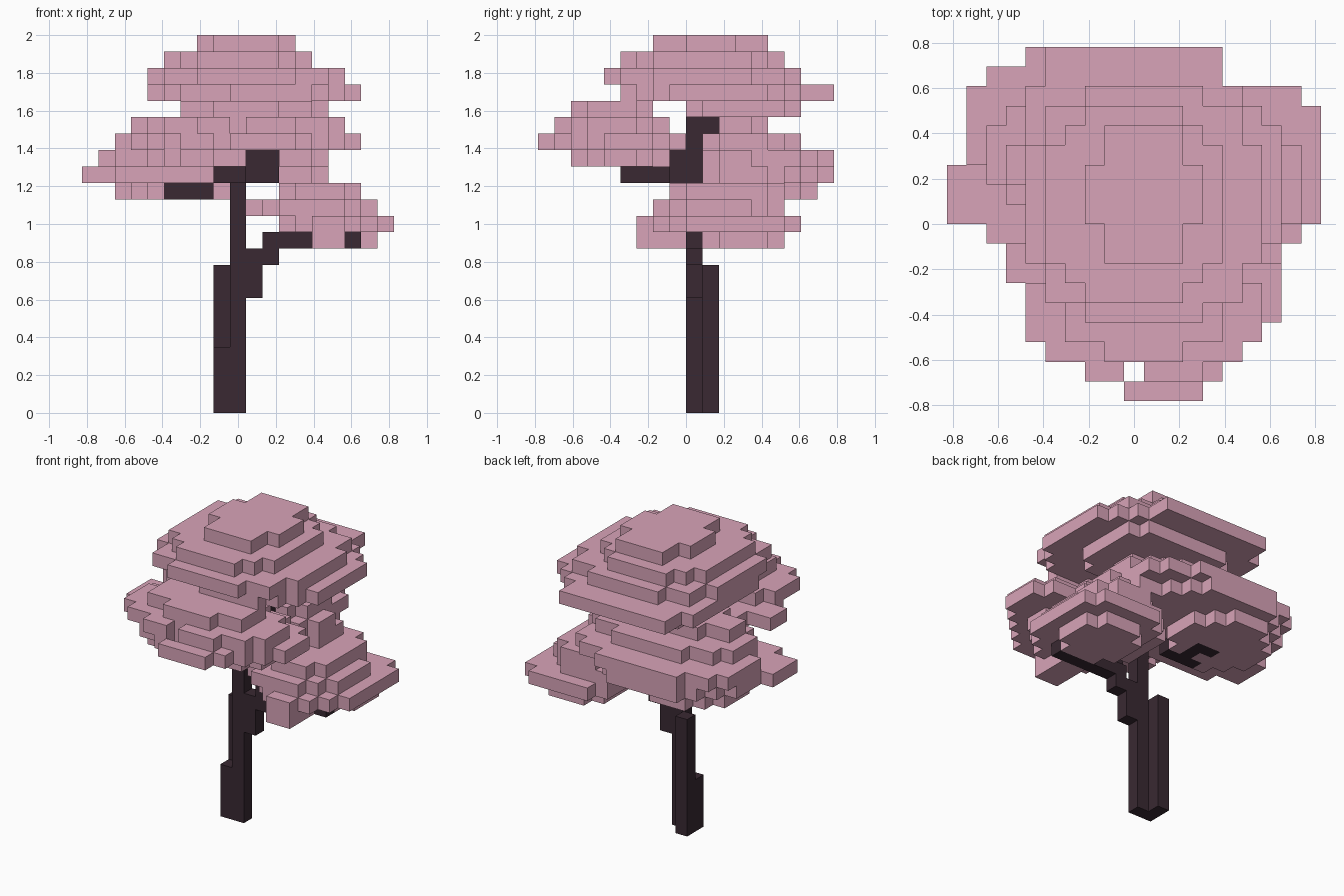
import bpy
import bmesh
from mathutils import Vector

cube = bpy.data.objects.get("Cube")
if cube:
    bpy.data.objects.remove(cube, do_unlink=True)

UNIT = 2 / 23                      # edge of one block
ORIGIN = Vector((-9.5, -9, 0))     # grid corner, in blocks


def make_material(name, color):
    mat = bpy.data.materials.new(name)
    mat.use_nodes = True
    mat.diffuse_color = color
    mat.node_tree.nodes["Principled BSDF"].inputs["Base Color"].default_value = color
    return mat


bark = make_material("dark_bark", (0.041, 0.022, 0.032, 1))
blossom = make_material("pink_blossom", (0.69, 0.37, 0.48, 1))


def box(x, y, z, nx=1, ny=1, nz=1):
    """Blocks filling a box that starts at x, y, z."""
    return {(x + i, y + j, z + k)
            for i in range(nx) for j in range(ny) for k in range(nz)}


def disc(z, x0, x1, y0, y1, power=2.0):
    """Blocks filling a layer between the given edges; low power is pointed, high is square."""
    cx, cy, rx, ry = (x0 + x1) / 2, (y0 + y1) / 2, (x1 - x0) / 2, (y1 - y0) / 2
    return {(x, y, z) for x in range(x0, x1) for y in range(y0, y1)
            if abs((x + .5 - cx) / rx) ** power + abs((y + .5 - cy) / ry) ** power <= 1}


def rows(z, y0, spans):
    """Blocks filling a ragged layer, one start and end per row from y0 back."""
    return {(x, y0 + i, z) for i, span in enumerate(spans) for x in range(*span)}


# Trunk and branches
wood = {
    "trunk": box(9, 9, 0, nz=15) | box(8, 9, 0, nz=4) | box(8, 10, 0, nz=9),
    "left_branch": box(10, 9, 7, nz=3) | box(11, 9, 9) | box(11, 9, 10, nx=6),
    "front_branch": box(9, 6, 14, ny=3) | box(8, 5, 14, nx=2),
    "top_branch": (box(10, 8, 14, nx=2, ny=2, nz=2) | box(11, 9, 16)
                   | box(11, 9, 17, ny=2)),
    "back_branch": (box(8, 9, 14) | box(5, 10, 13, nx=3) | box(6, 11, 13, ny=2)
                    | box(5, 12, 13)),
}

# Blossom clusters, lowest layer first
top = (disc(18, 6, 15, 9, 16, 3.5)
       | disc(19, 4, 15, 6, 18, 3) | disc(19, 6, 17, 5, 17, 2.2) | box(5, 17, 19, nx=9)
       | disc(20, 4, 16, 4, 16, 2.7)
       | disc(21, 5, 14, 5, 15, 2.4)
       | disc(22, 7, 13, 7, 14))
front = (disc(15, 5, 15, 2, 8, 1.8)
         | rows(16, 0, [(9, 13), (8, 14), (6, 15), (6, 16), (5, 17),
                        (4, 17), (3, 17), (3, 16), (5, 14)])
         | disc(17, 4, 16, 1, 8, 1.7)
         | disc(18, 6, 14, 2, 7, 1.8))
left = (disc(10, 14, 16, 6, 9, 3) | disc(10, 13, 18, 10, 15)
        | disc(11, 12, 19, 8, 16, 3) | disc(11, 12, 18, 6, 14)
        | disc(12, 10, 18, 7, 15, 2.2)
        | disc(13, 12, 17, 8, 15)
        | disc(14, 11, 15, 10, 15) | disc(15, 11, 15, 10, 14))
back = (disc(13, 2, 9, 10, 17)
        | disc(14, 0, 10, 8, 13) | disc(14, 1, 13, 9, 18)
        | disc(15, 1, 14, 10, 18)
        | disc(16, 2, 14, 9, 16)
        | disc(17, 3, 13, 10, 14))

# Openings where the branches show
front = {c for c in front if not (c[2] == 15 and c[0] in (10, 11))}
front -= box(9, 1, 16, nz=2)
back = {c for c in back if not (c[0] > 7 and c[1] < 10)}
wood_cells = set().union(*wood.values())
leaves = {"top_blossom": top, "front_blossom": front,
          "left_blossom": left, "back_blossom": back - left}
leaves = {name: cells - wood_cells for name, cells in leaves.items()}
solid = wood_cells.union(*leaves.values())


def build(name, cells, mat):
    """Skin the blocks with their outer faces only."""
    bm = bmesh.new()
    for cell in sorted(cells):
        center = Vector(cell) + Vector((.5, .5, .5)) + ORIGIN
        for axis in range(3):
            for side in (-1, 1):
                n = Vector((0, 0, 0))
                n[axis] = side
                if tuple(int(a + b) for a, b in zip(cell, n)) in solid:
                    continue
                u = Vector((0, 0, 0))
                u[(axis + 1) % 3] = .5
                v = n.cross(u)
                mid = center + n / 2
                bm.faces.new([bm.verts.new((mid + p) * UNIT)
                              for p in (-u - v, u - v, u + v, v - u)])
    bmesh.ops.remove_doubles(bm, verts=bm.verts, dist=UNIT / 100)
    mesh = bpy.data.meshes.new(name)
    bm.to_mesh(mesh)
    bm.free()
    mesh.materials.append(mat)
    bpy.context.collection.objects.link(bpy.data.objects.new(name, mesh))


for name, cells in wood.items():
    build(name, cells, bark)
for name, cells in leaves.items():
    build(name, cells, blossom)
